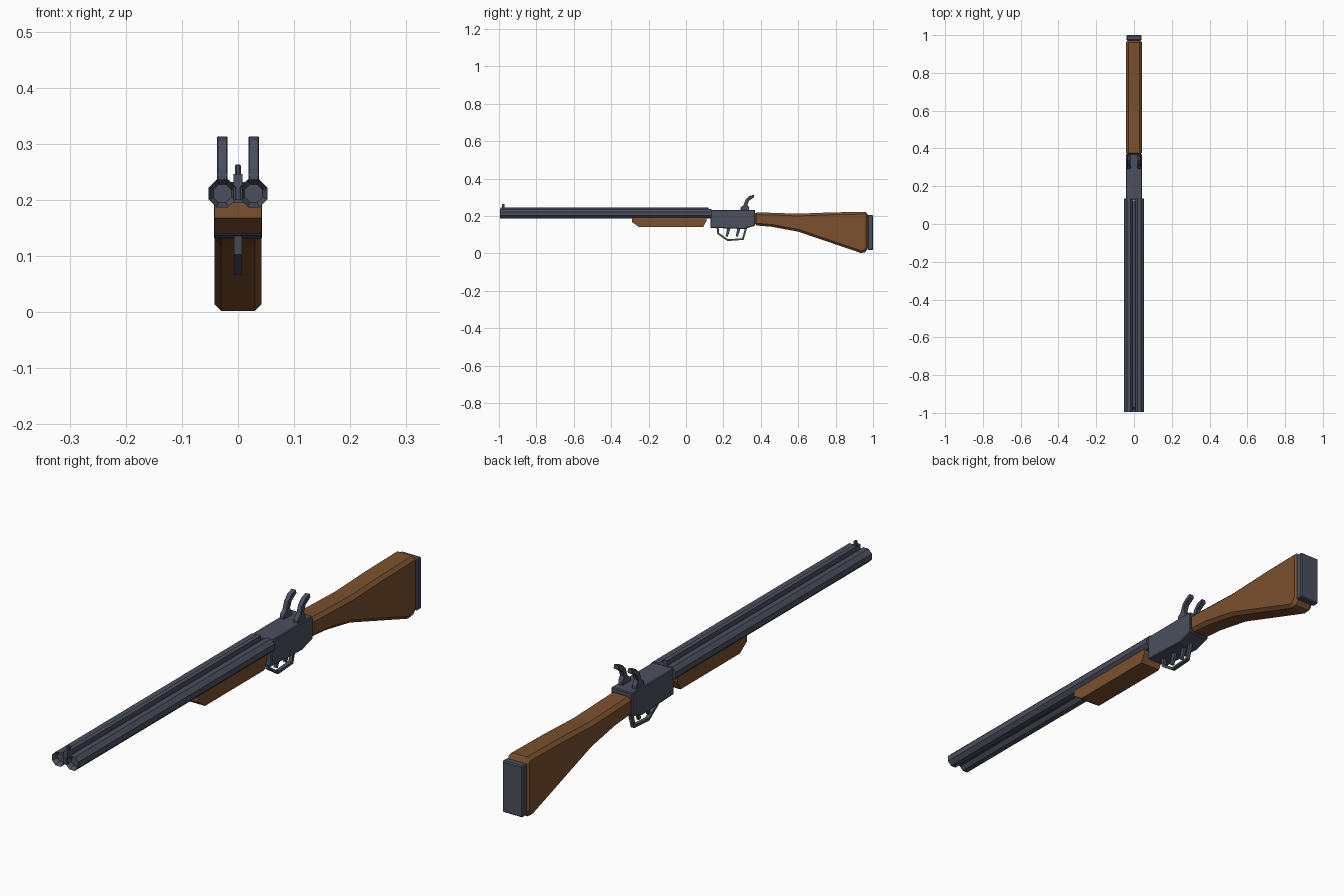
import bpy, bmesh, math
from mathutils import Matrix, Vector

cube = bpy.data.objects.get("Cube")
if cube:
    bpy.data.objects.remove(cube, do_unlink=True)


def material(name, colour):
    m = bpy.data.materials.new(name)
    m.use_nodes = True
    m.diffuse_color = (*colour, 1)
    m.node_tree.nodes["Principled BSDF"].inputs["Base Color"].default_value = (*colour, 1)
    return m


steel = material("blued_steel", (0.07, 0.078, 0.112))
wood = material("walnut_wood", (0.2, 0.082, 0.027))


def finish(name, bm, mat, bevel=0):
    bmesh.ops.recalc_face_normals(bm, faces=bm.faces)
    mesh = bpy.data.meshes.new(name)
    bm.to_mesh(mesh)
    bm.free()
    mesh.materials.append(mat)
    ob = bpy.data.objects.new(name, mesh)
    bpy.context.collection.objects.link(ob)
    if bevel:
        mod = ob.modifiers.new("edge_chamfer", "BEVEL")
        mod.width, mod.segments, mod.limit_method = bevel, 1, "ANGLE"
        mod.angle_limit = math.radians(50)
    return ob


def slab(name, profile, half, mat, bevel=0, x=0):
    """Side outline (y, z) extruded across the width."""
    bm = bmesh.new()
    face = bm.faces.new([bm.verts.new((x - half, y, z)) for y, z in profile])
    new = bmesh.ops.extrude_face_region(bm, geom=[face])["geom"]
    bmesh.ops.translate(bm, vec=(2 * half, 0, 0),
                        verts=[v for v in new if isinstance(v, bmesh.types.BMVert)])
    return finish(name, bm, mat, bevel)


def box(name, y0, y1, z0, z1, half, mat, bevel=0):
    return slab(name, [(y0, z0), (y1, z0), (y1, z1), (y0, z1)], half, mat, bevel)


def barrel(name, x):
    """Octagonal tube with a recessed bore at the muzzle."""
    bm = bmesh.new()
    turn = Matrix.Rotation(math.pi / 2, 4, "X") @ Matrix.Rotation(math.pi / 8, 4, "Z")
    bmesh.ops.create_cone(bm, cap_ends=True, segments=8, radius1=0.0268, radius2=0.0268,
                          depth=1.13, matrix=Matrix.Translation((x, -0.43, 0.2115)) @ turn)
    muzzle = min(bm.faces, key=lambda f: f.calc_center_median().y)
    bmesh.ops.inset_region(bm, faces=[muzzle], thickness=0.0095)
    bmesh.ops.translate(bm, verts=muzzle.verts, vec=(0, 0.02, 0))
    return finish(name, bm, steel)


# Barrels, rib and sight
for side, s in (("left", 1), ("right", -1)):
    barrel(side + "_barrel", s * 0.028)
    slab(side + "_hammer", [(0.292, 0.228), (0.338, 0.228), (0.338, 0.245), (0.328, 0.26),
                            (0.337, 0.282), (0.365, 0.3), (0.362, 0.314), (0.338, 0.306),
                            (0.318, 0.286), (0.308, 0.258), (0.292, 0.245)],
         0.0095, steel, 0.002, s * 0.028)
box("barrel_rib", -0.993, 0.12, 0.2, 0.246, 0.008, steel)
box("front_sight", -0.983, -0.97, 0.244, 0.263, 0.005, steel, 0.002)

# Receiver
slab("receiver", [(0.13, 0.137), (0.31, 0.13), (0.37, 0.148), (0.37, 0.232), (0.13, 0.232)],
     0.043, steel, 0.003)

# Wooden furniture
slab("fore_end", [(-0.29, 0.195), (-0.29, 0.168), (-0.25, 0.14), (0.092, 0.14),
                  (0.11, 0.175), (0.11, 0.195)], 0.042, wood)
slab("stock", [(0.365, 0.15), (0.46, 0.142), (0.6, 0.116), (0.935, 0.002), (0.957, 0.005),
               (0.974, 0.028), (0.974, 0.212), (0.96, 0.222), (0.78, 0.219), (0.6, 0.212), (0.365, 0.22)],
     0.042, wood, 0.012)
box("butt_plate", 0.972, 1.0, 0.018, 0.206, 0.041, steel, 0.004)

# Trigger guard, a band following a path under the receiver
path = [Vector(p) for p in ((0.163, 0.14), (0.168, 0.103), (0.222, 0.066),
                            (0.308, 0.072), (0.328, 0.14))]
centre = Vector((0.245, 0.14))
inner = [centre + (p - centre) * 0.87 for p in path]
slab("trigger_guard", [*path, *reversed(inner)], 0.007, steel)

# Triggers
for name, y in (("front_trigger", 0.222), ("rear_trigger", 0.276)):
    slab(name, [(y, 0.14), (y - 0.01, 0.092), (y, 0.088), (y + 0.008, 0.108), (y + 0.017, 0.14)],
         0.005, steel)
